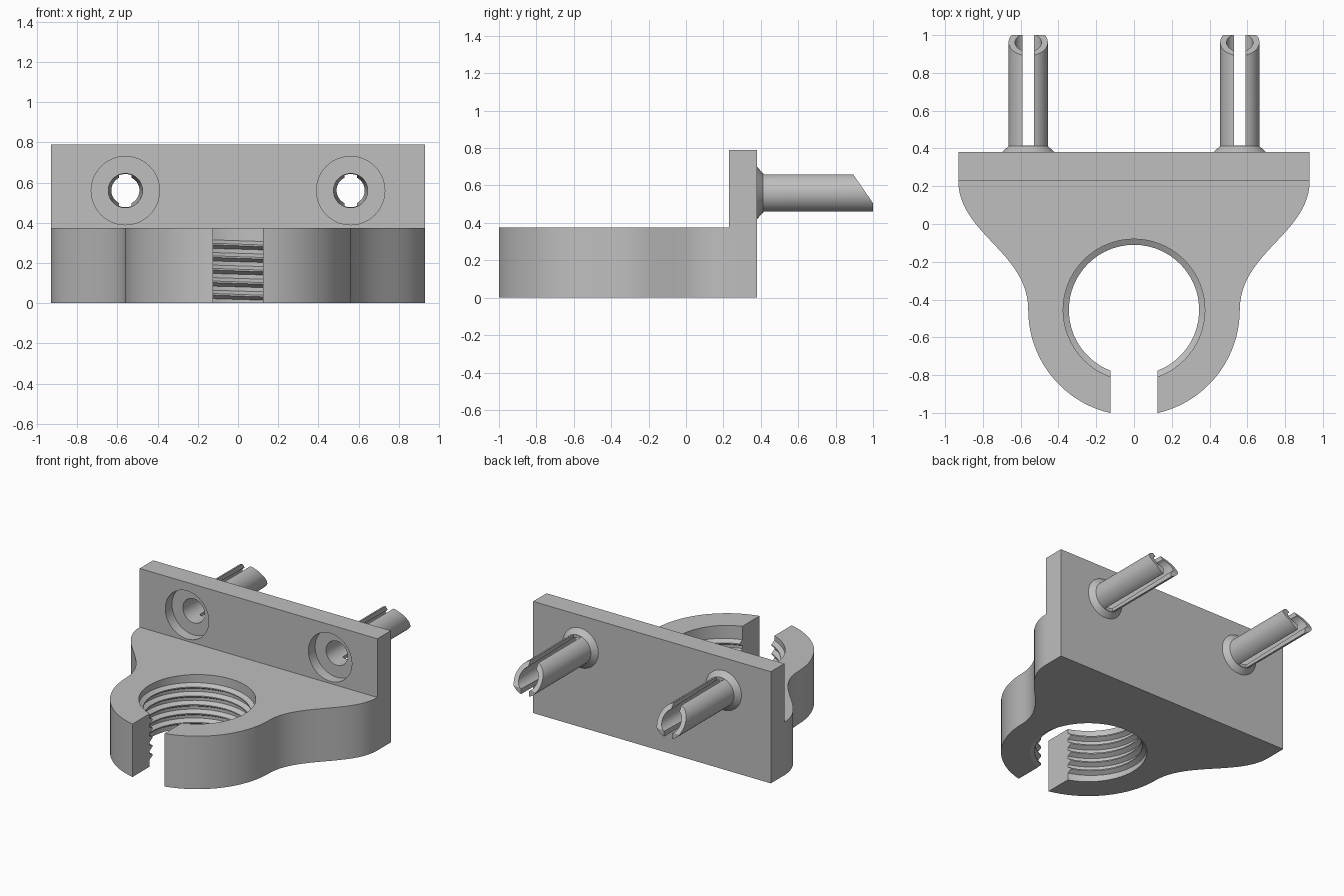
import bpy, bmesh, math
from mathutils import Vector

if "Cube" in bpy.data.objects:
    bpy.data.objects.remove(bpy.data.objects["Cube"])

grey = bpy.data.materials.new("plain grey")
grey.use_nodes = True
GREY = (0.52, 0.52, 0.52, 1)
grey.diffuse_color = GREY
grey.node_tree.nodes["Principled BSDF"].inputs["Base Color"].default_value = GREY

RING_Y, OUTER, INNER, GAP = -0.455, 0.56, 0.375, 0.125
WIDE, BACK, STEP_Y, BASE_H, TOP = 0.93, 0.38, 0.23, 0.375, 0.79
PIN_X, PIN_Z = 0.56, 0.56


def make_object(name, bm):
    bmesh.ops.recalc_face_normals(bm, faces=bm.faces)
    mesh = bpy.data.meshes.new(name)
    bm.to_mesh(mesh)
    bm.free()
    mesh.materials.append(grey)
    obj = bpy.data.objects.new(name, mesh)
    bpy.context.collection.objects.link(obj)
    return obj


def extrude_outline(points, offset):
    bm = bmesh.new()
    face = bm.faces.new([bm.verts.new(p) for p in points])
    out = bmesh.ops.extrude_face_region(bm, geom=[face], use_keep_orig=True)
    verts = [g for g in out["geom"] if isinstance(g, bmesh.types.BMVert)]
    bmesh.ops.translate(bm, verts=verts, vec=offset)
    return bm


def lathe(name, profile, x, steps=48):
    """Solid turned about an axis along y; profile is (radius, y) and closes on the axis."""
    bm = bmesh.new()
    rings = []
    for r, y in profile:
        rings.append([bm.verts.new((x + r * math.cos(math.tau * i / steps), y,
                                    PIN_Z + r * math.sin(math.tau * i / steps)))
                      for i in range(steps)])
    for a, b in zip(rings, rings[1:]):
        for i in range(steps):
            j = (i + 1) % steps
            bm.faces.new((a[i], a[j], b[j], b[i]))
    bm.faces.new(rings[0])
    bm.faces.new(rings[-1])
    return make_object(name, bm)


def combine(target, tool, operation):
    bpy.context.view_layer.objects.active = target
    mod = target.modifiers.new("combine", "BOOLEAN")
    mod.operation, mod.object, mod.solver = operation, tool, "EXACT"
    bpy.ops.object.modifier_apply(modifier=mod.name)
    bpy.data.objects.remove(tool)


def smooth(obj):
    bpy.ops.object.select_all(action="DESELECT")
    obj.select_set(True)
    bpy.context.view_layer.objects.active = obj
    bpy.ops.object.shade_smooth_by_angle(angle=math.radians(30))


def ring_point(r, angle):
    return Vector((r * math.cos(angle), RING_Y + r * math.sin(angle), 0))


def gap_angle(r):
    return -math.pi / 2 + math.asin(GAP / r)


# Split-ring base: half outline with a flowing shoulder, then mirrored
half = [Vector((WIDE, BACK, 0))]
ctrl = [Vector(p) for p in ((WIDE, STEP_Y, 0), (WIDE, -0.05, 0),
                            (OUTER, -0.15, 0), (OUTER, RING_Y, 0))]
for i in range(25):
    t = i / 24
    s = 1 - t
    half.append(ctrl[0] * s**3 + ctrl[1] * 3 * s * s * t + ctrl[2] * 3 * s * t * t + ctrl[3] * t**3)
half += [ring_point(OUTER, gap_angle(OUTER) * i / 20) for i in range(1, 21)]
start = gap_angle(INNER)
half += [ring_point(INNER, start + (math.pi / 2 - start) * i / 30) for i in range(31)]
outline = half + [Vector((-p.x, p.y, 0)) for p in reversed(half[:-1])]
bm = extrude_outline(outline, (0, 0, BASE_H))

# Upright plate raised from the back strip of the base
bmesh.ops.bisect_plane(bm, geom=bm.verts[:] + bm.edges[:] + bm.faces[:],
                       plane_co=(0, STEP_Y, 0), plane_no=(0, 1, 0))
strip = [f for f in bm.faces if all(v.co.z > BASE_H - 0.01 and v.co.y > STEP_Y - 0.001
                                    for v in f.verts)]
raised = bmesh.ops.extrude_discrete_faces(bm, faces=strip)["faces"]
bmesh.ops.translate(bm, verts=raised[0].verts[:], vec=(0, 0, TOP - BASE_H))
bmesh.ops.recalc_face_normals(bm, faces=bm.faces)
bmesh.ops.dissolve_limit(bm, angle_limit=0.01, verts=bm.verts[:], edges=bm.edges[:])
bracket = make_object("clamp_bracket", bm)

# Hollow pins with a flared foot, recess, lengthwise slot
for x in (-PIN_X, PIN_X):
    pin = lathe("pin", [(0.14, 0.33), (0.14, BACK), (0.104, 0.412), (0.104, 1.0)], x)
    combine(bracket, pin, "UNION")
    bore = lathe("bore", [(0.17, 0.15), (0.17, 0.305), (0.085, 0.305), (0.068, 1.05)], x)
    combine(bracket, bore, "DIFFERENCE")
    w = 0.031
    slot = [(x - w, 0.415, 0.4), (x + w, 0.415, 0.4), (x + w, 1.1, 0.4), (x - w, 1.1, 0.4)]
    combine(bracket, make_object("slot", extrude_outline(slot, (0, 0, 0.35))), "DIFFERENCE")

# Slanted pin tips
wedge = [(-1, 0.835, 0.745), (-1, 1.1, 0.745), (-1, 1.1, 0.36)]
combine(bracket, make_object("tip_cut", extrude_outline(wedge, (2, 0, 0))), "DIFFERENCE")
smooth(bracket)

# Internal screw thread: one helical ridge per turn, interrupted by the gap
PITCH, STEPS = 0.0625, 48
section = [(0.377, -0.022), (0.345, -0.004), (0.345, 0.004), (0.377, 0.022)]
bm = bmesh.new()
for turn in range(5):
    rows = []
    for i in range(STEPS + 1):
        t = i / STEPS
        row = []
        for r, dz in section:
            a = gap_angle(r)
            p = ring_point(r, a + (math.pi - 2 * a) * t)
            p.z = max(0, 0.04 + PITCH * (turn + t - 0.5) + dz)
            row.append(bm.verts.new(p))
        rows.append(row)
    for a, b in zip(rows, rows[1:]):
        for k in range(4):
            n = (k + 1) % 4
            bm.faces.new((a[k], a[n], b[n], b[k]))
    bm.faces.new(rows[0])
    bm.faces.new(rows[-1])
smooth(make_object("screw_thread", bm))
